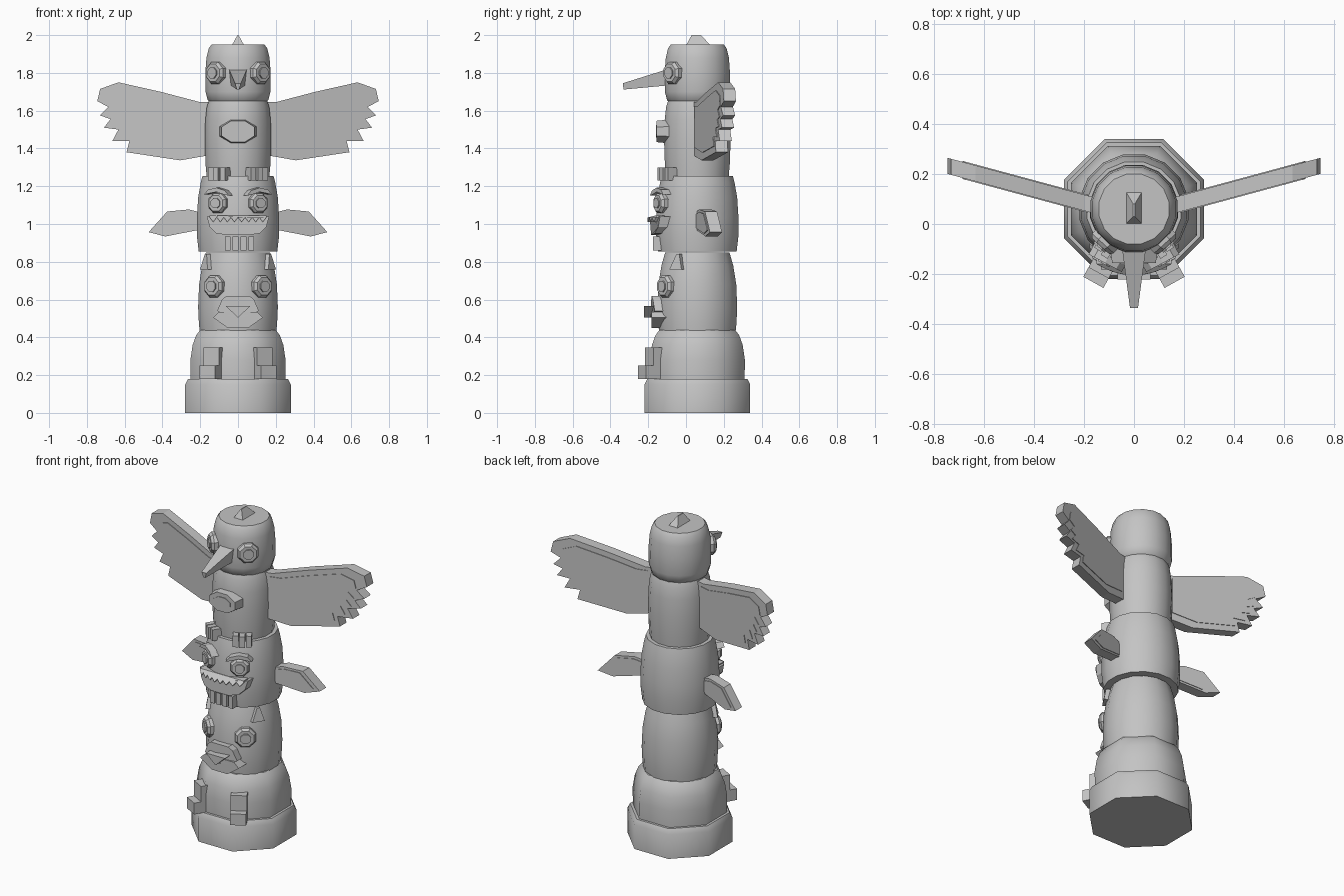
import bpy, bmesh, math
from mathutils import Matrix, Vector

if "Cube" in bpy.data.objects:
    bpy.data.objects.remove(bpy.data.objects["Cube"])

AXIS_Y = 0.06
stone = bpy.data.materials.new("carved_grey")
stone.use_nodes = True
grey = (0.55, 0.55, 0.55, 1)
stone.diffuse_color = grey
stone.node_tree.nodes["Principled BSDF"].inputs["Base Color"].default_value = grey


def make(name, verts, faces, matrix=Matrix(), smooth=False):
    bm = bmesh.new()
    vs = [bm.verts.new(matrix @ Vector(v)) for v in verts]
    for f in faces:
        bm.faces.new([vs[i] for i in f])
    bmesh.ops.recalc_face_normals(bm, faces=bm.faces)
    mesh = bpy.data.meshes.new(name)
    bm.to_mesh(mesh)
    bm.free()
    mesh.materials.append(stone)
    obj = bpy.data.objects.new(name, mesh)
    bpy.context.collection.objects.link(obj)
    if smooth:
        bpy.ops.object.select_all(action='DESELECT')
        obj.select_set(True)
        bpy.context.view_layer.objects.active = obj
        bpy.ops.object.shade_smooth_by_angle(angle=math.radians(50))
    return obj


def skin(rings):
    """Faces joining equal rings, capped at both ends."""
    n, last = len(rings[0]), (len(rings) - 1) * len(rings[0])
    faces = [list(range(n)), list(range(last, last + n))]
    for k in range(len(rings) - 1):
        for i in range(n):
            j = (i + 1) % n
            faces.append([k * n + i, k * n + j, k * n + n + j, k * n + n + i])
    return [v for r in rings for v in r], faces


def turned(name, profile, sides):
    rings = []
    for r, z in profile:
        r /= math.cos(math.pi / sides)
        angles = [(i + 0.5) * math.tau / sides for i in range(sides)]
        rings.append([(r * math.cos(a), AXIS_Y + r * math.sin(a), z) for a in angles])
    make(name, *skin(rings), smooth=True)


def slab(name, outline, front, back, matrix=Matrix(), taper=1, bend=lambda x: 0):
    """Outline in x and z, extruded along y; the front may shrink or bend."""
    near = [(x * taper, front + bend(x), z * taper) for x, z in outline]
    far = [(x, back + bend(x), z) for x, z in outline]
    return make(name, *skin([near, far]), matrix=matrix)


def on_pole(degrees, z, side=1):
    """Frame on the pole axis, turned so local -y points outward."""
    return (Matrix.Translation((0, AXIS_Y, z))
            @ Matrix.Rotation(math.radians(degrees * side), 4, 'Z'))


def ngon(rx, rz, sides=8):
    return [(rx * math.cos((i + 0.5) * math.tau / sides),
             rz * math.sin((i + 0.5) * math.tau / sides)) for i in range(sides)]


def rect(x0, x1, z0, z1):
    return [(x0, z0), (x1, z0), (x1, z1), (x0, z1)]


def mirrored(half):
    return half + [(-x, z) for x, z in reversed(half) if x]


# Pole sections, bottom to top
turned("base", [(0.28, 0), (0.28, 0.15), (0.265, 0.18)], 8)
turned("leg_section", [(0.25, 0.17), (0.252, 0.28), (0.24, 0.36), (0.222, 0.41), (0.2, 0.44)], 8)
turned("lower_face_section", [(0.2, 0.41), (0.207, 0.47), (0.211, 0.56), (0.206, 0.68),
                              (0.19, 0.78), (0.17, 0.85)], 16)
turned("middle_face_section", [(0.208, 0.855), (0.218, 0.94), (0.218, 1.03), (0.211, 1.14),
                               (0.197, 1.22), (0.188, 1.255)], 16)
turned("bird_body", [(0.165, 1.24), (0.172, 1.32), (0.176, 1.44), (0.173, 1.55),
                     (0.165, 1.62), (0.155, 1.65)], 16)
turned("bird_head", [(0.14, 1.64), (0.16, 1.655), (0.172, 1.7), (0.173, 1.8),
                     (0.167, 1.88), (0.155, 1.93), (0.14, 1.95)], 16)

# Head crest and beak
crest = [[(-0.033, 0, 1.945), (0.033, 0, 1.945), (0.033, 0.13, 1.945), (-0.033, 0.13, 1.945)],
         [(-0.003, 0.03, 2), (0.003, 0.03, 2), (0.003, 0.08, 2), (-0.003, 0.08, 2)]]
make("crest", *skin(crest))
beak = [[(-0.05, -0.08, 1.825), (0.05, -0.08, 1.825), (0.04, -0.08, 1.735), (-0.04, -0.08, 1.735)],
        [(-0.016, -0.335, 1.745), (0.016, -0.335, 1.745), (0.006, -0.33, 1.712), (-0.006, -0.33, 1.712)]]
make("beak", *skin(beak))

# Eyes on all three faces: name, angle, height, outer distance, size
for label, angle, z, r, size in [("bird", 42, 1.8, 0.2, 0.063),
                                 ("middle", 29, 1.11, 0.243, 0.057),
                                 ("lower", 37, 0.67, 0.232, 0.063)]:
    for side, word in ((1, "left"), (-1, "right")):
        m = on_pole(angle, z, side)
        slab(f"{label}_{word}_eye_rim", ngon(size, size), -r + 0.015, -r + 0.07, m)
        slab(f"{label}_{word}_eye_bevel", ngon(size, size), -r, -r + 0.015, m, taper=0.8)
        slab(f"{label}_{word}_pupil", ngon(size * 0.5, size * 0.5), -r - 0.008, -r + 0.01, m)

# Chest emblem
slab("chest_emblem", ngon(0.105, 0.068), -0.215, -0.15, on_pole(0, 1.49), taper=0.9)
slab("chest_emblem_centre", ngon(0.06, 0.036), -0.22, -0.2, on_pole(0, 1.49))

# Wings and fins, both swept backward
sweep = lambda x: 0.077 + 0.27 * (abs(x) - 0.17)
wing = [(0.12, 1.645), (0.2, 1.645), (0.41, 1.7), (0.633, 1.75), (0.73, 1.715), (0.745, 1.65),
        (0.686, 1.62), (0.73, 1.575), (0.675, 1.555), (0.71, 1.51), (0.633, 1.5),
        (0.665, 1.44), (0.575, 1.44), (0.59, 1.38), (0.306, 1.337), (0.12, 1.37)]
fin = [(0.15, 1.05), (0.26, 1.077), (0.375, 1.066), (0.473, 0.957), (0.385, 0.934), (0.15, 0.98)]
for side, word in ((1, "left"), (-1, "right")):
    for part, outline, cx, cz in (("wing", wing, 0.44, 1.54), ("fin", fin, 0.29, 1.01)):
        inner = [(cx + (x - cx) * 0.8, cz + (z - cz) * 0.8) for x, z in outline]
        slab(f"{word}_{part}", [(x * side, z) for x, z in outline], -0.032, 0.032, bend=sweep)
        slab(f"{word}_{part}_panel", [(x * side, z) for x, z in inner], -0.036, 0.036, bend=sweep)

    # Bird toes
    for i in (-1, 0, 1):
        x = i * 0.037
        slab(f"{word}_toe_{i + 2}", rect(x - 0.016, x + 0.016, -0.035, 0.035),
             -0.225 + 0.01 * abs(i), -0.14, on_pole(32, 1.265, side))

    # Arched brows
    brow = [(-0.075, -0.02), (-0.05, 0.008), (0, 0.022), (0.05, 0.012), (0.075, -0.015),
            (0.045, -0.008), (0, 0), (-0.045, -0.014)]
    slab(f"{word}_brow", [(x * side, z) for x, z in brow], -0.245, -0.18, on_pole(28, 1.17, side))

    # Ears
    ear = [[(-0.04, -0.215, -0.045), (0.035, -0.215, -0.045), (0.035, -0.15, -0.045), (-0.04, -0.15, -0.045)],
           [(-0.006, -0.2, 0.035), (0.012, -0.2, 0.035), (0.012, -0.16, 0.035), (-0.006, -0.16, 0.035)]]
    ear = [[(x * side, y, z) for x, y, z in ring] for ring in ear]
    make(f"{word}_ear", *skin(ear), matrix=on_pole(58, 0.805, side))

    # Legs and feet
    slab(f"{word}_leg", rect(-0.046, 0.046, 0.18, 0.345), -0.292, -0.2, on_pole(29, 0, side))
    slab(f"{word}_foot", rect(-0.046, 0.046, 0.18, 0.25), -0.335, -0.22, on_pole(29, 0, side))

# Mouth and teeth of the middle face
curve = lambda x: 2 * x * x
lips = mirrored([(0, 1.035), (0.08, 1.035), (0.165, 1.04), (0.15, 0.985), (0.115, 0.95), (0.06, 0.942), (0, 0.942)])
slab("mouth", lips, -0.192, -0.12, bend=curve)
teeth = [(0.15, 1.045), (-0.15, 1.045)]
for i in range(17):
    teeth.append((-0.15 + i * 0.3 / 16, 1.01 if i % 2 else 1.035))
slab("teeth", teeth, -0.205, -0.16, bend=curve)

# Chin bars
for i in range(4):
    x = -0.055 + i * 0.042
    slab(f"chin_bar_{i + 1}", rect(x - 0.015, x + 0.015, 0.86, 0.935), -0.175, -0.12)

# Muzzle, lower lip and nose
slab("muzzle", mirrored([(0.06, 0.62), (0.085, 0.6), (0.11, 0.54), (0.06, 0.515), (0, 0.505)]),
     -0.19, -0.1, bend=curve)
slab("lower_lip", mirrored([(0.1, 0.535), (0.132, 0.505), (0.055, 0.45)]), -0.182, -0.1)
slab("nose", [(-0.065, 0.565), (0.065, 0.565), (0, 0.505)], -0.222, -0.16)
